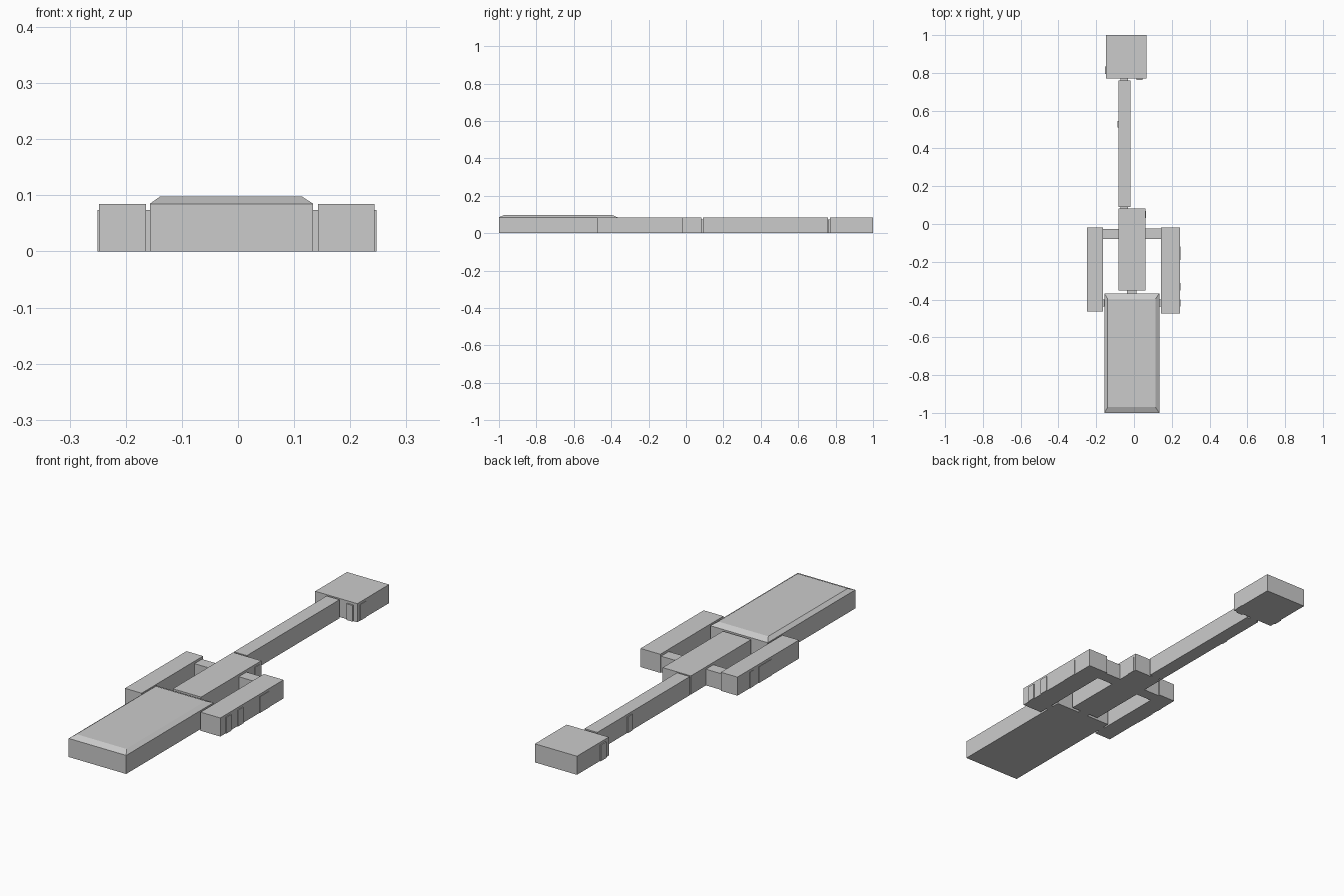
import bpy, bmesh

if "Cube" in bpy.data.objects:
    bpy.data.objects.remove(bpy.data.objects["Cube"])

ROOM_H = 0.085   # full room height
DOOR_H = 0.074   # doorway and passage height


def box(name, x0, x1, y0, y1, h=ROOM_H):
    bm = bmesh.new()
    bmesh.ops.create_cube(bm, size=1.0)
    for v in bm.verts:
        v.co = (x1 if v.co.x > 0 else x0,
                y1 if v.co.y > 0 else y0,
                h if v.co.z > 0 else 0.0)
    me = bpy.data.meshes.new(name)
    bm.to_mesh(me)
    bm.free()
    ob = bpy.data.objects.new(name, me)
    bpy.context.collection.objects.link(ob)
    return ob


# Main hall with a shallow hipped roof
hall = box("main_hall", -0.157, 0.134, -1.0, -0.367)
bm = bmesh.new()
bm.from_mesh(hall.data)
bm.faces.ensure_lookup_table()
top = max(bm.faces, key=lambda f: f.calc_center_median().z)
new = bmesh.ops.extrude_discrete_faces(bm, faces=[top])["faces"][0]
for v in new.verts:
    v.co.x += 0.018 if v.co.x < 0 else -0.02
    v.co.y += 0.03 if v.co.y < -0.6 else -0.03
    v.co.z = 0.098
bm.to_mesh(hall.data)
bm.free()

# Rooms
box("central_room", -0.083, 0.06, -0.353, 0.083)
box("left_wing", -0.248, -0.164, -0.463, -0.018)
box("right_wing", 0.143, 0.243, -0.475, -0.018)
box("long_corridor", -0.083, -0.018, 0.09, 0.76)
box("end_room", -0.148, 0.065, 0.77, 1.0)

# Low passages joining the rooms
for name, *b in [
    ("hall_to_center_passage", -0.037, 0.014, -0.37, -0.35),
    ("left_wing_passage", -0.166, -0.081, -0.08, -0.026),
    ("right_wing_passage", 0.058, 0.145, -0.08, -0.024),
    ("hall_to_left_passage", -0.166, -0.155, -0.437, -0.40),
    ("hall_to_right_passage", 0.132, 0.145, -0.437, -0.40),
    ("corridor_start_passage", -0.072, -0.033, 0.08, 0.092),
    ("corridor_end_passage", -0.072, -0.033, 0.757, 0.773),
]:
    box(name, *b, h=DOOR_H)

# Shallow door panels on the outer walls
for i, b in enumerate([
    (0.24, 0.247, -0.437, -0.40),
    (0.24, 0.247, -0.352, -0.312),
    (0.24, 0.245, -0.19, -0.12),
    (-0.250, -0.246, -0.135, -0.105),
    (-0.250, -0.246, -0.265, -0.17),
    (0.058, 0.063, 0.033, 0.07),
    (-0.087, -0.08, 0.51, 0.545),
    (-0.153, -0.145, 0.795, 0.835),
    (0.063, 0.067, 0.79, 0.83),
    (0.014, 0.046, 0.763, 0.773),
]):
    box(f"door_panel_{i + 1}", *b, h=DOOR_H)
